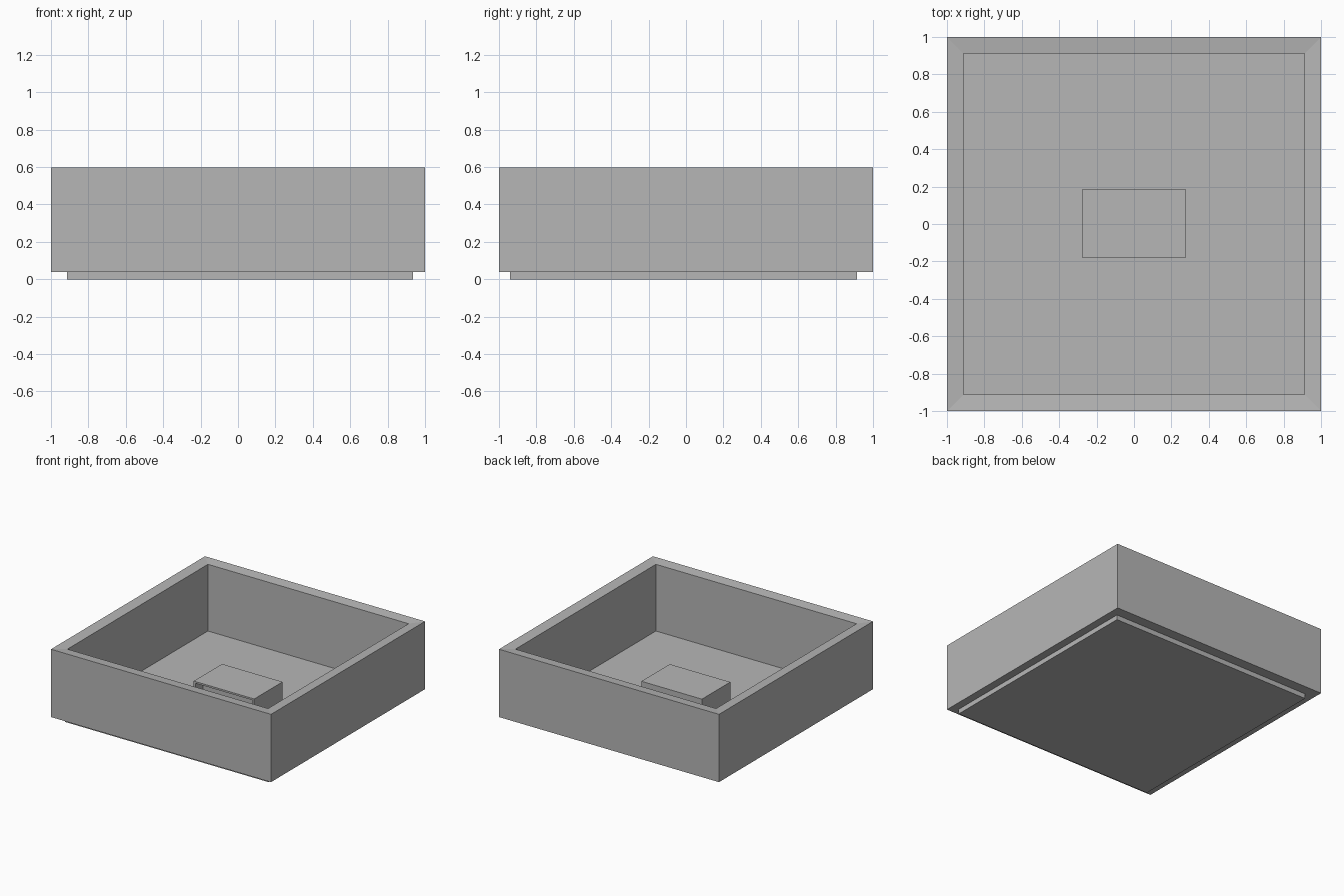
import bpy
import bmesh
from mathutils import Vector

cube = bpy.data.objects.get("Cube")
if cube:
    bpy.data.objects.remove(cube)

# Single plain grey for every part
grey = bpy.data.materials.new("plain_grey")
grey.use_nodes = True
colour = (0.47, 0.47, 0.47, 1.0)
grey.diffuse_color = colour
grey.node_tree.nodes["Principled BSDF"].inputs["Base Color"].default_value = colour


def finish(name, bm):
    bmesh.ops.recalc_face_normals(bm, faces=bm.faces)
    mesh = bpy.data.meshes.new(name)
    bm.to_mesh(mesh)
    bm.free()
    mesh.materials.append(grey)
    obj = bpy.data.objects.new(name, mesh)
    bpy.context.collection.objects.link(obj)
    return obj


def box(low, high):
    bm = bmesh.new()
    bmesh.ops.create_cube(bm, size=1)
    low, high = Vector(low), Vector(high)
    bmesh.ops.scale(bm, vec=high - low, verts=bm.verts)
    bmesh.ops.translate(bm, vec=(low + high) / 2, verts=bm.verts)
    return bm


BASE_TOP = 0.04

# Floor slab, set slightly off centre beneath the walls
finish("floor_slab", box((-0.915, -0.94, 0), (0.935, 0.915, BASE_TOP)))

# Perimeter wall: a square profile swept round, rim sloping gently inward
profile = [(1, BASE_TOP), (1, 0.597), (0.912, 0.588), (0.912, BASE_TOP)]
corners = [(-1, -1), (1, -1), (1, 1), (-1, 1)]
bm = bmesh.new()
rings = [[bm.verts.new((sx * r, sy * r, z)) for sx, sy in corners]
         for r, z in profile]
for i, ring in enumerate(rings):
    above = rings[(i + 1) % len(rings)]
    for j in range(4):
        k = (j + 1) % 4
        bm.faces.new((ring[j], ring[k], above[k], above[j]))
finish("perimeter_wall", bm)

# Small central block with a shallow recess in its front
bm = box((-0.275, -0.182, BASE_TOP), (0.275, 0.186, 0.217))
bm.normal_update()
front = min(bm.faces, key=lambda f: f.calc_center_median().y)
bmesh.ops.inset_region(bm, faces=[front], thickness=0.02)
pushed = bmesh.ops.extrude_face_region(bm, geom=[front])
bmesh.ops.translate(bm, vec=(0, 0.1, 0),
                    verts=[g for g in pushed["geom"] if isinstance(g, bmesh.types.BMVert)])
if front.is_valid:
    bmesh.ops.delete(bm, geom=[front], context="FACES_ONLY")
finish("central_block", bm)
